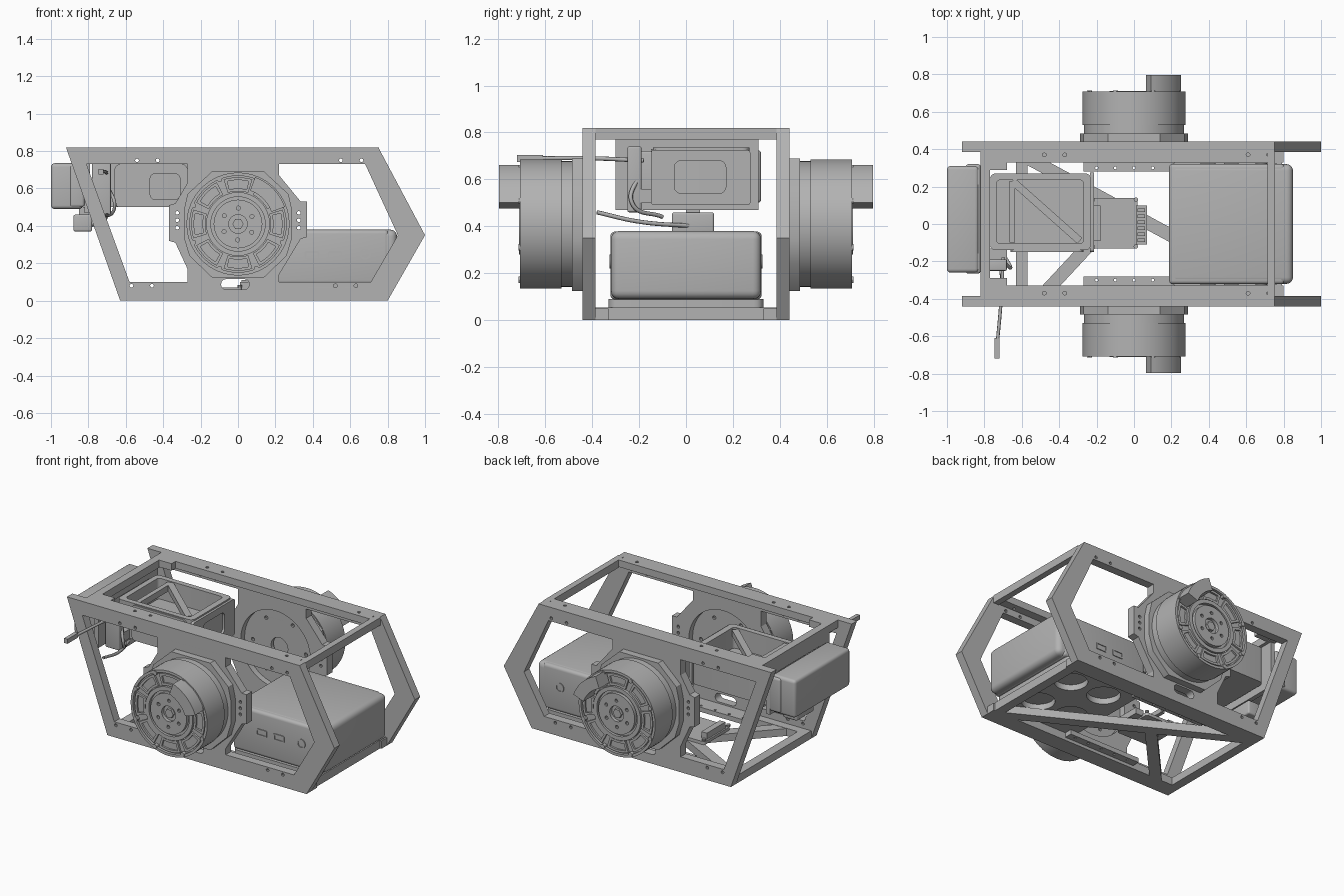
import bpy, bmesh
from math import radians, cos, sin, pi
from mathutils import Vector, Matrix

cube = bpy.data.objects.get("Cube")
if cube:
    bpy.data.objects.remove(cube, do_unlink=True)

grey = bpy.data.materials.new("machined grey")
grey.use_nodes = True
grey.diffuse_color = (0.45, 0.45, 0.45, 1)
grey.node_tree.nodes["Principled BSDF"].inputs["Base Color"].default_value = (0.45, 0.45, 0.45, 1)


def finish(name, mesh):
    mesh.name = name
    mesh.materials.clear()
    mesh.materials.append(grey)
    mesh.shade_smooth()
    mesh.set_sharp_from_angle(angle=radians(30))
    obj = bpy.data.objects.new(name, mesh)
    bpy.context.scene.collection.objects.link(obj)
    return obj


def box(name, x, y, z, bevel=0, axis=None):
    """Box from three (min, max) ranges; bevel all edges or those along one axis."""
    bm = bmesh.new()
    lo, hi = Vector((x[0], y[0], z[0])), Vector((x[1], y[1], z[1]))
    bmesh.ops.create_cube(bm, size=1)
    for v in bm.verts:
        v.co = (lo + hi) / 2 + Vector(v.co[i] * (hi - lo)[i] for i in range(3))
    if bevel:
        edges = [e for e in bm.edges if axis is None
                 or abs((e.verts[0].co - e.verts[1].co).normalized()[axis]) > 0.9]
        bmesh.ops.bevel(bm, geom=edges, offset=bevel, segments=4, profile=0.5, affect='EDGES')
    mesh = bpy.data.meshes.new(name)
    bm.to_mesh(mesh)
    bm.free()
    return finish(name, mesh)


def plate(name, loops, lo, hi, plane="xz"):
    """Extruded outline with holes, spanning lo..hi along the plane's normal."""
    curve = bpy.data.curves.new(name, 'CURVE')
    curve.dimensions, curve.fill_mode = '2D', 'BOTH'
    curve.extrude = abs(hi - lo) / 2
    for loop in loops:
        spline = curve.splines.new('POLY')
        spline.points.add(len(loop) - 1)
        for p, (a, b) in zip(spline.points, loop):
            p.co = (a, b, 0, 1)
        spline.use_cyclic_u = True
    tmp = bpy.data.objects.new(name + "_tmp", curve)
    bpy.context.scene.collection.objects.link(tmp)
    deps = bpy.context.evaluated_depsgraph_get()
    mesh = bpy.data.meshes.new_from_object(tmp.evaluated_get(deps))
    bpy.data.objects.remove(tmp, do_unlink=True)
    mid = (lo + hi) / 2
    if plane == "xz":
        m = Matrix.Translation((0, mid, 0)) @ Matrix.Rotation(pi / 2, 4, 'X')
    elif plane == "yz":
        m = Matrix.Translation((mid, 0, 0)) @ Matrix(((0, 0, 1, 0), (1, 0, 0, 0), (0, 1, 0, 0), (0, 0, 0, 1)))
    else:
        m = Matrix.Translation((0, 0, mid))
    mesh.transform(m)
    return finish(name, mesh)


def circle(x, y, r, n=48):
    return [(x + r * cos(2 * pi * i / n), y + r * sin(2 * pi * i / n)) for i in range(n)]


def rect(x0, x1, y0, y1, r=0.0):
    if not r:
        return [(x0, y0), (x1, y0), (x1, y1), (x0, y1)]
    corners = [(x1 - r, y1 - r), (x0 + r, y1 - r), (x0 + r, y0 + r), (x1 - r, y0 + r)]
    return [(cx + r * cos(pi / 2 * (k + i / 5)), cy + r * sin(pi / 2 * (k + i / 5)))
            for k, (cx, cy) in enumerate(corners) for i in range(6)]


def sector(mid, half, r0, r1, z=0.41):
    ang = [radians(mid - half + 2 * half * i / 10) for i in range(11)]
    return ([(r1 * cos(a), z + r1 * sin(a)) for a in ang]
            + [(r0 * cos(a), z + r0 * sin(a)) for a in reversed(ang)])


def bar(name, a, b, w, lo, hi):
    """Flat strut between two plan points."""
    a, b = Vector(a), Vector(b)
    n = (b - a).normalized().orthogonal() * w / 2
    return plate(name, [[a + n, b + n, b - n, a - n]], lo, hi, "xy")


def cable(name, pts, r):
    curve = bpy.data.curves.new(name, 'CURVE')
    curve.dimensions, curve.bevel_depth, curve.bevel_resolution = '3D', r, 2
    s = curve.splines.new('BEZIER')
    s.bezier_points.add(len(pts) - 1)
    for p, co in zip(s.bezier_points, pts):
        p.co = co
        p.handle_left_type = p.handle_right_type = 'AUTO'
    curve.materials.append(grey)
    obj = bpy.data.objects.new(name, curve)
    bpy.context.scene.collection.objects.link(obj)


# Side panel outline, windows, motor opening and bolt holes
outline = [(-.92, .82), (.75, .82), (1, .35), (.8, 0), (-.63, 0)]
rear_window = [(-.81, .73), (-.27, .73), (-.27, .63), (-.335, .52), (-.37, .51), (-.37, .32),
               (-.335, .31), (-.27, .17), (-.27, .1), (-.58, .1)]
front_window = [(.22, .73), (.68, .73), (.855, .35), (.71, .1), (.22, .1), (.22, .14),
                (.335, .33), (.37, .34), (.37, .53), (.335, .53), (.22, .67)]
holes = [circle(x, z, .01, 10) for z, xs in ((.75, (-.54, -.43, .55, .66)), (.08, (-.57, -.46, .52, .63)))
         for x in xs]
holes += [circle(s * .325, z, .01, 10) for s in (-1, 1) for z in (.39, .43, .47)]
panel = [outline, rear_window, front_window, circle(0, .41, .25), rect(-.09, .06, .06, .115, .025)] + holes

for s, side in ((-1, "right"), (1, "left")):
    def layer(name, loops, lo, hi):
        return plate(side + "_" + name, loops, s * lo, s * hi)

    layer("side_panel", panel, .385, .44)
    # Flanges along the top and bottom rails
    plate(side + "_top_flange", [rect(-.82, .75, s * .33, s * .385)]
          + [circle(x, s * .37, .01, 10) for x in (-.48, -.37, .61, .72)], .775, .82, "xy")
    plate(side + "_bottom_flange", [rect(-.63, .8, s * .33, s * .385)], 0, .05, "xy")
    plate(side + "_mount_flange", [rect(-.27, .25, s * .28, s * .33)]
          + [circle(-.2 + .1 * i, s * .3, .008, 8) for i in range(5)], .02, .05, "xy")
    box(side + "_rear_gusset", (-.82, -.68), sorted((s * .29, s * .385)), (.775, .82))
    # Motor mount and housing
    shoulder = [(-.14, .69), (.14, .69), (.27, .57), (.29, .48), (.29, .34), (.26, .24),
                (.14, .125), (-.14, .125), (-.26, .24), (-.29, .34), (-.29, .48), (-.27, .57)]
    bolts = [circle(.19 * cos(pi * i / 3), .41 + .19 * sin(pi * i / 3), .012, 10) for i in range(6)]
    layer("motor_back_plate", [circle(0, .41, .252), circle(0, .41, .06)] + bolts, .425, .45)
    layer("motor_mount", [shoulder, circle(0, .41, .2)], .44, .485)
    layer("motor_collar", [circle(0, .41, .268, 64)], .46, .53)
    layer("motor_body", [circle(0, .41, .275, 64)], .53, .69)
    # Motor face: rim, sector frames, hub
    layer("motor_rim", [circle(0, .41, .275, 64), circle(0, .41, .258, 64)], .69, .708)
    layer("motor_inner_ring", [circle(0, .41, .17, 64), circle(0, .41, .145, 64)], .69, .708)
    for i in range(8):
        layer("sector_frame", [sector(45 * i, 18, .175, .25), sector(45 * i, 14, .19, .235)], .69, .702)
        layer("rim_bolt", [circle(.258 * cos(pi * (i + .5) / 4), .41 + .258 * sin(pi * (i + .5) / 4), .014, 12)],
              .69, .713)
    hub_bolts = [circle(.085 * cos(pi * i / 3 + .5), .41 + .085 * sin(pi * i / 3 + .5), .011, 10) for i in range(6)]
    layer("motor_hub", [circle(0, .41, .13), circle(0, .41, .05, 24)] + hub_bolts, .69, .712)
    layer("hub_pin", [circle(0, .41, .03, 6)], .69, .708)
    layer("cable_outlet", [sector(45, 25, .19, .267)], .69, .797)

# Cross members
box("top_rear_crossbar", (-.82, -.77), (-.385, .385), (.77, .82))
box("top_front_crossbar", (.715, .755), (-.385, .385), (.77, .82))
box("bottom_rear_crossbar", (-.63, -.57), (-.385, .385), (0, .05))
box("bottom_front_crossbar", (.73, .79), (-.385, .385), (0, .055))
bar("long_diagonal", (-.6, .37), (.77, -.37), .07, 0, .05)
bar("short_diagonal", (-.47, -.36), (-.07, .07), .07, 0, .048)

# Battery and its tray
box("battery_case", (.19, .85), (-.32, .32), (.09, .38), .035)
box("battery_rear_shell", (.188, .805), (-.322, .322), (.088, .378), .02)
plate("battery_tray", [rect(.19, .78, -.33, .33, .04), circle(.36, .15, .1, 32), circle(.36, -.15, .1, 32),
                       circle(.61, .15, .1, 32), circle(.61, -.15, .1, 32)], .05, .09, "xy")
for s in (-1, 1):
    for x in (.355, .48):
        plate("battery_port", [rect(x, x + .08, .22, .265, .01), rect(x + .01, x + .07, .23, .255)],
              s * .318, s * .327)
    plate("battery_button", [circle(.68, .25, .03, 24), circle(.68, .25, .022, 24)], s * .318, s * .327)

# Control board with connectors
box("board_base", (-.23, .02), (-.13, .14), (.05, .07), .015, 2)
box("board_connector", (.01, .07), (-.11, .1), (.06, .1))
box("board_terminal", (-.22, -.18), (-.09, .1), (.07, .11))
for i in range(6):
    box("connector_pin", (.02, .06), (-.095 + .032 * i, -.077 + .032 * i), (.1, .11))
for x in (-.22, .01):
    for y in (-.12, .13):
        plate("board_screw", [circle(x, y, .012, 10)], .07, .085, "xy")

# Instrument housing: walls, floor, ribs and end caps
plate("housing_walls", [rect(-.77, -.23, -.14, .27, .03), rect(-.735, -.27, -.105, .235, .02)], .5, .735, "xy")
box("housing_floor", (-.75, -.25), (-.12, .25), (.5, .6))
bar("housing_rib_long", (-.65, .23), (-.29, -.09), .04, .69, .73)
bar("housing_rib_cross", (-.65, .23), (-.65, -.1), .03, .69, .73)
plate("housing_end_frame", [rect(-.15, .275, .49, .725, .015), rect(-.05, .17, .54, .68, .03)], -.235, -.215, "yz")
plate("housing_side_frame", [rect(-.66, -.27, .5, .73, .03), rect(-.47, -.31, .54, .68, .03)], -.15, -.135)

# Sensor head and brackets
box("sensor_head", (-1, -.83), (-.26, .31), (.49, .735), .02)
box("sensor_rear_band", (-.9, -.82), (-.265, .32), (.5, .725), .015)
plate("sensor_window", [rect(-.1, .12, .53, .69, .03), rect(-.08, .1, .55, .67, .02)], -1.0, -.995, "yz")
for y in (-.17, .22):
    plate("sensor_lens", [circle(y, .61, .04, 24), circle(y, .61, .028, 24)], -1.0, -.994, "yz")
plate("sensor_bracket", [rect(-.3, .31, .47, .77), rect(-.2, .22, .52, .72)], -.82, -.79, "yz")
box("side_bracket", (-.78, -.68), (-.25, -.19), (.46, .74), .008)
box("bracket_arm", (-.8, -.68), (-.2, -.13), (.5, .56))
box("lower_connector", (-.88, -.78), (-.06, .12), (.37, .46), .01)
box("lower_connector_post", (-.85, -.8), (0, .06), (.45, .5))

# Loose cables
cable("upper_cable", [(-.7, -.18, .68), (-.71, -.4, .69), (-.73, -.63, .69)], .009)
box("cable_plug", (-.745, -.72), (-.72, -.61), (.675, .705))
cable("lower_cable", [(-.7, -.38, .46), (-.72, -.2, .42), (-.8, .05, .4)], .009)
cable("bracket_cable", [(-.7, -.2, .62), (-.66, -.23, .5), (-.74, -.1, .44)], .009)
